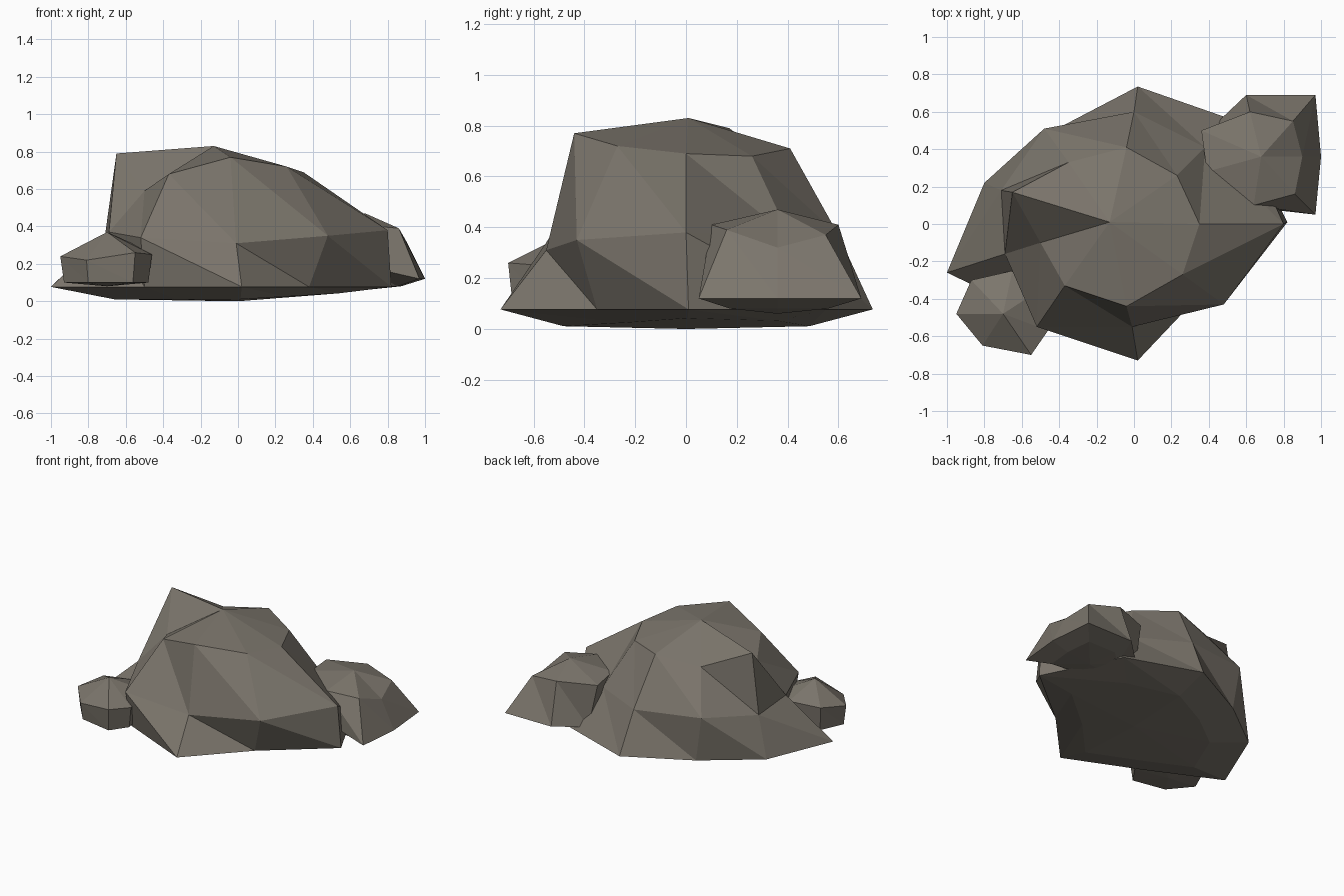
import bpy
import bmesh
from mathutils import Vector

# Remove the default object
default_cube = bpy.data.objects.get("Cube")
if default_cube:
    bpy.data.objects.remove(default_cube, do_unlink=True)

# One stone colour for every boulder
stone = bpy.data.materials.new("warm grey stone")
stone.use_nodes = True
stone_colour = (.2, .18, .15, 1)
stone.diffuse_color = stone_colour
shader = stone.node_tree.nodes["Principled BSDF"]
shader.inputs["Base Color"].default_value = stone_colour
shader.inputs["Roughness"].default_value = .9


def at_height(outline, height):
    """Lift a flat outline to one height."""
    return [(x, y, height) for x, y in outline]


def shrink(ring, centre, factor, height):
    """Copy a ring, drawn in towards the centre, at one height."""
    middle = Vector(centre).to_2d()
    flat = [middle.lerp(Vector(point).to_2d(), factor) for point in ring]
    return at_height(flat, height)


def build_boulder(name, rings, top, bottom):
    """Skin rings from bottom to top in triangles and close both ends with fans."""
    bm = bmesh.new()
    loops = [[bm.verts.new(point) for point in ring] for ring in rings]
    count = len(loops[0])
    for lower, upper in zip(loops, loops[1:]):
        for i in range(count):
            j = (i + 1) % count
            bm.faces.new((lower[i], lower[j], upper[i]))
            bm.faces.new((lower[j], upper[j], upper[i]))
    for loop, point in ((loops[0], bottom), (loops[-1], top)):
        pole = bm.verts.new(point)
        for i in range(count):
            bm.faces.new((loop[i], loop[(i + 1) % count], pole))
    bmesh.ops.recalc_face_normals(bm, faces=bm.faces)
    mesh = bpy.data.meshes.new(name)
    bm.to_mesh(mesh)
    bm.free()
    mesh.materials.append(stone)
    boulder = bpy.data.objects.new(name, mesh)
    bpy.context.collection.objects.link(boulder)
    return boulder


# Main boulder: wide skirt, shoulder and crown, counter-clockwise from front
main_skirt = at_height([
    (.02, -.73), (.38, -.35), (.82, .01), (.55, .55), (.02, .735),
    (-.43, .5), (-.8, .22), (-1, -.26), (-.5, -.5)], .077)
main_shoulder = [
    (-.01, -.55, .31), (.48, -.43, .35), (.8, 0, .38),
    (.38, .41, .36), (0, .6, .37), (-.48, .51, .4),
    (-.71, .18, .36), (-.69, -.16, .37), (-.52, -.55, .34)]
main_crown = [
    (-.04, -.44, .77), (.26, -.27, .72), (.35, 0, .69),
    (.23, .26, .68), (-.04, .41, .71), (-.35, .33, .67),
    (-.65, .17, .79), (-.5, -.1, .59), (-.37, -.33, .68)]
# The underside lifts gently towards +x
main_base = [(x, y, z + .06 * max(x, 0))
             for x, y, z in shrink(main_skirt, (0, 0), .66, .01)]
build_boulder("main_boulder",
              [main_base, main_skirt, main_shoulder, main_crown],
              top=(-.13, .01, .83), bottom=(0, 0, 0))

# Back boulder: flared foot and low dome
back_foot = [
    (.97, .05, .12), (1, .36, .12), (.97, .69, .12), (.6, .69, .12),
    (.42, .52, .1), (.4, .28, .12), (.62, .09, .2)]
back_shoulder = [
    (.86, .16, .39), (.9, .36, .32), (.85, .55, .37), (.62, .6, .41),
    (.36, .5, .41), (.39, .28, .42), (.64, .1, .41)]
back_centre = (.68, .36, .06)
build_boulder("back_boulder",
              [shrink(back_foot, back_centre, .6, .08), back_foot, back_shoulder],
              top=(.68, .36, .47), bottom=back_centre)

# Front boulder: short straight sides and a shallow cap
front_shoulder = [
    (-.95, -.48, .24), (-.81, -.65, .22), (-.55, -.7, .26), (-.46, -.57, .25),
    (-.5, -.35, .28), (-.65, -.25, .28), (-.87, -.3, .27)]
front_centre = (-.7, -.48, .08)
front_foot = shrink(front_shoulder, front_centre, .92, .1)
build_boulder("front_boulder", [front_foot, front_shoulder],
              top=(-.7, -.48, .37), bottom=front_centre)
